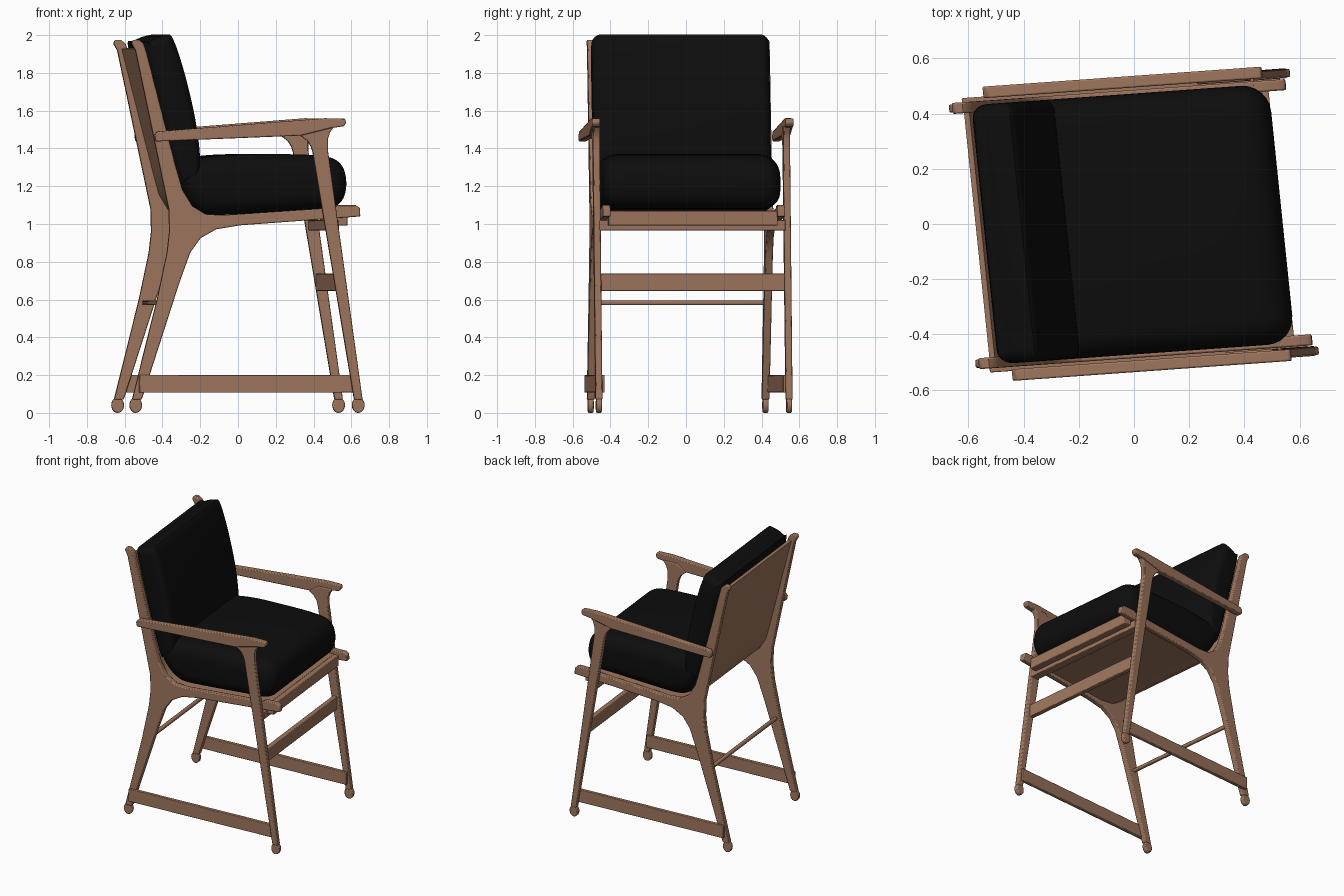
import bpy, bmesh, math
from mathutils import Matrix, Vector
from bpy import context

if "Cube" in bpy.data.objects:
    bpy.data.objects.remove(bpy.data.objects["Cube"])


def material(name, rgb):
    m = bpy.data.materials.new(name)
    m.use_nodes = True
    m.diffuse_color = (*rgb, 1)
    bsdf = m.node_tree.nodes["Principled BSDF"]
    bsdf.inputs["Base Color"].default_value = (*rgb, 1)
    bsdf.inputs["Roughness"].default_value = 0.7
    return m


WOOD = material("warm wood", (0.34, 0.18, 0.11))
BLACK = material("black fabric", (0.004, 0.004, 0.004))

# Chair depth and width axes: turned a little and slightly out of square
A, B = math.radians(4.1), math.radians(5.9)
PLACE = Matrix(((math.cos(A), -math.sin(B), 0, 0),
                (math.sin(A), math.cos(B), 0, 0),
                (0, 0, 1, 0), (0, 0, 0, 1)))
parts = []


def finish(name, bm, mat, bevel=0.0):
    bmesh.ops.recalc_face_normals(bm, faces=bm.faces)
    bm.transform(PLACE)
    mesh = bpy.data.meshes.new(name)
    bm.to_mesh(mesh)
    bm.free()
    mesh.materials.append(mat)
    ob = bpy.data.objects.new(name, mesh)
    context.collection.objects.link(ob)
    if bevel:
        mod = ob.modifiers.new("soft edge", 'BEVEL')
        mod.width, mod.segments = bevel, 2
        mod.limit_method, mod.angle_limit = 'ANGLE', math.radians(45)
    parts.append(ob)


def plate(name, outline, v0, v1, bevel=0.006):
    """Side outline (depth, height) extruded across the width."""
    bm = bmesh.new()
    face = bm.faces.new([bm.verts.new((u, v0, z)) for u, z in outline])
    ext = bmesh.ops.extrude_face_region(bm, geom=[face])
    moved = [g for g in ext["geom"] if isinstance(g, bmesh.types.BMVert)]
    bmesh.ops.translate(bm, verts=moved, vec=(0, v1 - v0, 0))
    finish(name, bm, WOOD, bevel)


def rect(u0, u1, z0, z1):
    return [(u0, z0), (u1, z0), (u1, z1), (u0, z1)]


def smooth_loop(points, steps=4):
    """Closed Catmull-Rom curve through the points."""
    n, out = len(points), []
    p = [Vector(q) for q in points]
    for i in range(n):
        a, b, c, d = p[i - 1], p[i], p[(i + 1) % n], p[(i + 2) % n]
        for k in range(steps):
            t = k / steps
            out.append(0.5 * (2 * b + (c - a) * t + (2 * a - 5 * b + 4 * c - d) * t ** 2
                              + (3 * b - a - 3 * c + d) * t ** 3))
    return out


def cushion(name, points, half, radius, lean=0.0, lean_z=0.0):
    """Side outline lofted across the width, with rounded side edges."""
    loop = smooth_loop(points)
    lo = [min(q[i] for q in loop) for i in (0, 1)]
    hi = [max(q[i] for q in loop) for i in (0, 1)]
    mid = [(a + b) / 2 for a, b in zip(lo, hi)]
    ext = [(b - a) / 2 for a, b in zip(lo, hi)]
    angles = [math.radians(90 * k / 6) for k in range(7)]
    stations = [(-half + radius * (1 - math.sin(a)), radius * (1 - math.cos(a)))
                for a in reversed(angles)]
    stations += [(-v, inset) for v, inset in reversed(stations)]
    bm, rings = bmesh.new(), []
    for v, inset in stations:
        ring = []
        for q in loop:
            u, z = [mid[i] + (q[i] - mid[i]) * (1 - inset / ext[i]) for i in (0, 1)]
            ring.append(bm.verts.new((u - lean * (z - lean_z), v, z)))
        rings.append(ring)
    n = len(loop)
    for r0, r1 in zip(rings, rings[1:]):
        for i in range(n):
            bm.faces.new((r0[i], r0[(i + 1) % n], r1[(i + 1) % n], r1[i]))
    bm.faces.new(rings[0])
    bm.faces.new(rings[-1])
    finish(name, bm, BLACK)


# Stations start at the widest point, so order them from side to side
def foot(name, u, v):
    bm = bmesh.new()
    bmesh.ops.create_cone(bm, cap_ends=True, segments=24, radius1=1, radius2=1, depth=1)
    bm.transform(Matrix.Translation((u, v, 0.041)) @ Matrix.Diagonal((0.033, 0.03, 0.041, 1))
                 @ Matrix.Rotation(math.pi / 2, 4, 'X'))
    finish(name, bm, WOOD, 0.006)


# Rear leg, back upright and seat rail cut as one piece
frame = [(-.61, .07), (-.478, .6), (-.425, .85), (-.413, .96), (-.416, 1.08), (-.475, 1.36),
         (-.593, 1.92), (-.614, 1.955), (-.605, 1.975), (-.575, 1.975), (-.55, 1.955),
         (-.535, 1.91), (-.381, 1.31), (-.344, 1.18), (-.291, 1.094), (-.222, 1.052),
         (-.133, 1.046), (.462, 1.086), (.482, 1.1), (.575, 1.1), (.598, 1.085), (.6, 1.04),
         (-.038, .993), (-.165, .972), (-.248, .925), (-.302, .85), (-.36, .69), (-.56, .07)]
# Front leg, flared where it meets the arm
front_leg = [(.564, .07), (.344, 1.38), (.335, 1.41), (.316, 1.44), (.276, 1.47), (.35, 1.52),
             (.46, 1.52), (.435, 1.485), (.424, 1.45), (.424, 1.39), (.608, .07)]
arm = [(-.49, 1.437), (.28, 1.468), (.44, 1.508), (.505, 1.517), (.52, 1.535), (.513, 1.558),
       (.41, 1.56), (-.48, 1.49), (-.497, 1.47)]

for side, s in (("left", 1), ("right", -1)):
    plate(side + "_frame", frame, s * .445, s * .485)
    plate(side + "_front_leg", front_leg, s * .488, s * .524)
    plate(side + "_arm", arm, s * .494, s * .536)
    plate(side + "_floor_stretcher", rect(-.575, .58, .107, .2), s * .474, s * .5, .004)
    foot(side + "_front_foot", .586, s * .506)
    foot(side + "_rear_foot", -.591, s * .465)

# Crossbars
plate("front_stretcher", rect(.465, .5, .645, .738), -.495, .495, .004)
plate("front_leg_bar", rect(.425, .485, .965, 1.02), -.495, .495, .004)
plate("seat_apron", rect(.48, .535, .992, 1.07), -.45, .45, .004)
plate("rear_rod", rect(-.462, -.437, .57, .595), -.46, .46, .008)

# Bent seat and back sheet
path = [Vector(p) for p in ((-.562, 1.93), (-.4, 1.29), (-.365, 1.16), (-.32, 1.085),
                            (-.24, 1.035), (-.14, 1.022), (.5, 1.062))]
upper, lower = [], []
for i, p in enumerate(path):
    d = (path[min(i + 1, len(path) - 1)] - path[max(i - 1, 0)]).normalized()
    offset = Vector((-d.y, d.x)) * .01
    upper.append(p + offset)
    lower.append(p - offset)
plate("seat_and_back_sheet", upper + lower[::-1], -.45, .45, 0)

# Cushions
cushion("back_cushion",
        [(-.38, 1.9), (-.345, 1.965), (-.25, 2.0), (-.215, 1.98), (-.2, 1.8), (-.205, 1.56),
         (-.23, 1.36), (-.27, 1.24), (-.35, 1.22), (-.38, 1.27)],
        .472, .05, .255, 1.3)
cushion("seat_cushion",
        [(-.375, 1.27), (-.3, 1.335), (-.12, 1.365), (.1, 1.37), (.36, 1.365), (.48, 1.34),
         (.53, 1.27), (.53, 1.16), (.47, 1.09), (.3, 1.075), (-.13, 1.048), (-.24, 1.066),
         (-.31, 1.125), (-.355, 1.2)],
        .472, .1)

bpy.ops.object.select_all(action='DESELECT')
for ob in parts:
    ob.select_set(True)
context.view_layer.objects.active = parts[0]
bpy.ops.object.shade_smooth_by_angle(angle=math.radians(35))
